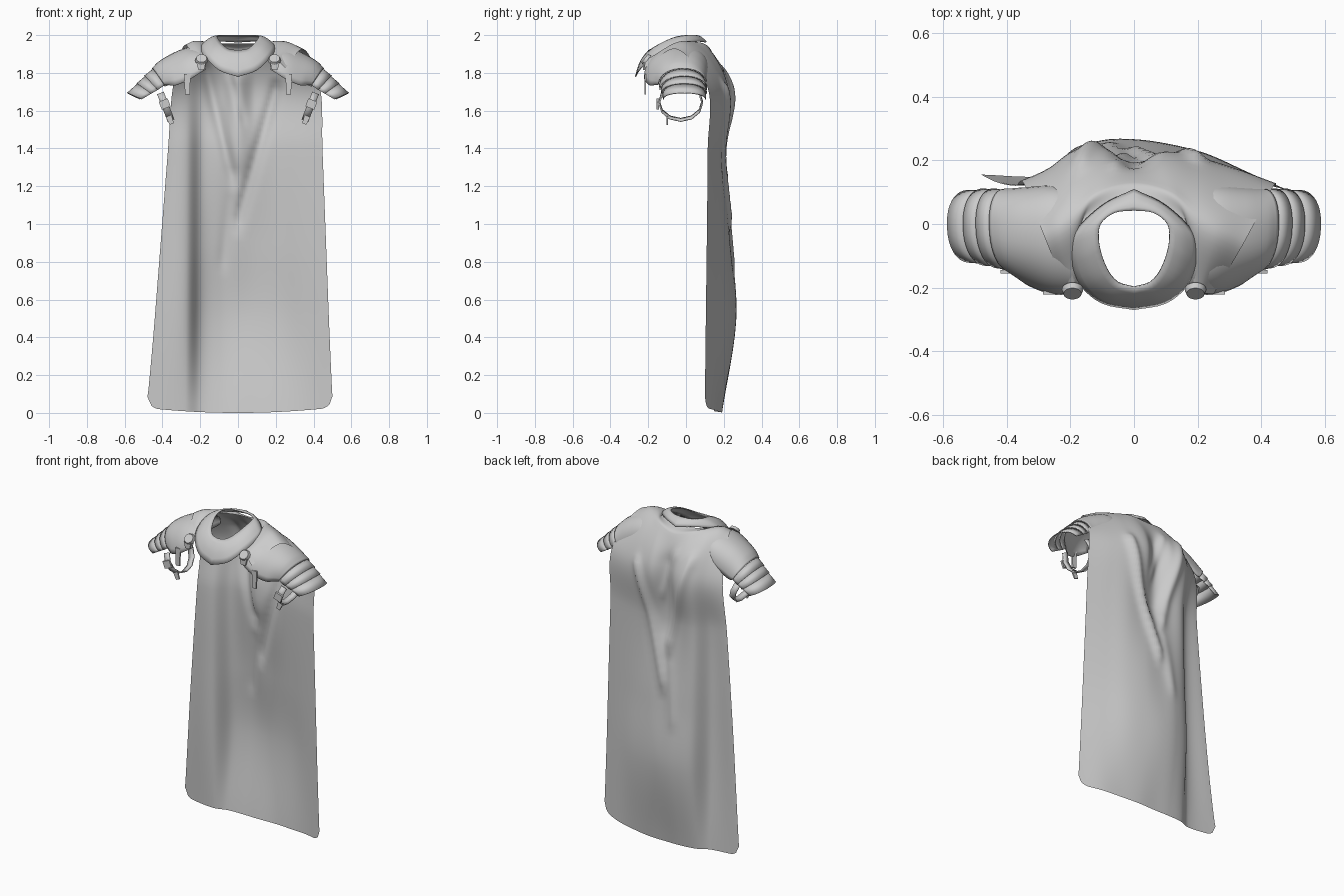
import bpy, bmesh, math
from mathutils import Vector, Matrix

if "Cube" in bpy.data.objects:
    bpy.data.objects.remove(bpy.data.objects["Cube"])


def spline(pts, n):
    """n samples per span of a chord-length cubic through pts"""
    p = [Vector(q) for q in pts]
    t = [0.0]
    for a, b in zip(p, p[1:]):
        t.append(t[-1] + max((b - a).length, 1e-4))
    last = len(p) - 1

    def tangent(i):
        a, b = max(i - 1, 0), min(i + 1, last)
        return (p[b] - p[a]) / (t[b] - t[a])
    out = []
    for i in range(last):
        h, m0, m1 = t[i + 1] - t[i], tangent(i), tangent(i + 1)
        for k in range(n):
            s = k / n
            out.append(p[i] * (2*s**3 - 3*s*s + 1) + m0 * h * (s**3 - 2*s*s + s)
                       + p[i + 1] * (3*s*s - 2*s**3) + m1 * h * (s**3 - s*s))
    return out + [p[-1]]


def finish(name, bm, mirror=False, thick=0, angle=40):
    me = bpy.data.meshes.new(name)
    bm.to_mesh(me)
    bm.free()
    ob = bpy.data.objects.new(name, me)
    bpy.context.collection.objects.link(ob)
    if thick:
        m = ob.modifiers.new("thickness", 'SOLIDIFY')
        m.thickness, m.offset = thick, -1
    if mirror:
        ob.modifiers.new("mirror", 'MIRROR').use_mirror_merge = False
    bpy.ops.object.select_all(action='DESELECT')
    ob.select_set(True)
    bpy.context.view_layer.objects.active = ob
    bpy.ops.object.shade_smooth_by_angle(angle=math.radians(angle))
    return ob


def sheet(name, rows, closed=False, outward=(0, 0, 1), **kw):
    """quad grid through rows of points, facing mostly 'outward'"""
    bm = bmesh.new()
    vs = [[bm.verts.new(p) for p in r] for r in rows]
    n = len(rows[0])
    for a, b in zip(vs, vs[1:]):
        for i in range(n if closed else n - 1):
            j = (i + 1) % n
            bm.faces.new((a[i], a[j], b[j], b[i]))
    bm.normal_update()
    if sum((f.normal.dot(Vector(outward)) * f.calc_area() for f in bm.faces)) < 0:
        bmesh.ops.reverse_faces(bm, faces=bm.faces[:])
    return finish(name, bm, **kw)


# --- cape: columns run from the shoulder discs / collar over the back to the hem
tops = [
    [(-.21, -.215, 1.84), (-.285, -.03, 1.945), (-.345, .125, 1.72)],
    [(-.20, -.215, 1.86), (-.24, 0, 1.965), (-.265, .17, 1.72)],
    [(-.19, -.205, 1.875), (-.195, .03, 1.965), (-.19, .22, 1.73)],
    [(-.165, 0, 1.95), (-.12, .10, 1.95), (-.09, .235, 1.72)],
    [(0, .07, 1.955), (0, .13, 1.925), (0, .20, 1.72)],
    [(.165, 0, 1.95), (.12, .10, 1.95), (.09, .225, 1.72)],
    [(.19, -.205, 1.875), (.20, .03, 1.965), (.20, .20, 1.73)],
    [(.21, -.215, 1.865), (.27, -.01, 1.96), (.31, .165, 1.72)],
    [(.25, -.22, 1.825), (.35, -.05, 1.925), (.435, .115, 1.72)]]
# hem x, then y at z = 1.4, 0.9, 0.5 and the hem
falls = [(-.48, .12, .125, .135, .155), (-.28, .135, .13, .135, .15),
         (-.20, .20, .215, .23, .18), (-.10, .20, .24, .262, .19),
         (0, .19, .235, .265, .19), (.12, .19, .23, .25, .19),
         (.24, .185, .205, .22, .175), (.37, .155, .16, .165, .15),
         (.50, .115, .11, .105, .10)]
columns = []
for top, (hx, *ys) in zip(tops, falls):
    x0, _, z0 = top[-1]
    d = min(hx + .48, .50 - hx)
    low = [(x0 + (hx - x0) * (z0 - z) / z0, y, z) for z, y in zip((1.4, .9, .5, 0), ys)]
    columns.append(spline(top + low, 10))
rows = [spline(r, 9) for r in zip(*columns)]

# folds: ridges (+) and valleys (-) as x,z start, x,z end, amplitude, width
folds = [(-.17, 1.82, -.03, 1.25, .022, .03), (.20, 1.72, 0, 1.02, .024, .03),
         (-.01, 1.75, .0, 1.35, -.02, .06), (-.04, 1.15, -.08, .8, .008, .03),
         (-.06, 1.84, .03, 1.55, .010, .02)]
for r in rows:
    for p in r:
        if p.y > .1:
            dy = 0
            for ax, az, bx, bz, amp, w in folds:
                a, ab = Vector((ax, az)), Vector((bx - ax, bz - az))
                q = Vector((p.x, p.z)) - a
                s = min(max(q.dot(ab) / ab.length_squared, 0), 1)
                dist = (q - ab * s).length
                dy += amp * math.exp(-(dist / w) ** 2) * min(1, (p.y - .1) / .06)
            p.y = min(p.y + dy, .27)
        # lifted hem with rounded corners
        d = min(max(min(p.x + .48, .50 - p.x), 0), .06)
        lift = .028 * (p.x / .5) ** 2 + .06 - math.sqrt(.0036 - (.06 - d) ** 2)
        if p.z < .5:
            p.z += lift * (1 - p.z / .5)
sheet("cape", rows, outward=(0, 1, .2), angle=60)

# --- collar: lofted between the neck opening and the pointed outer rim
outer = [(0, -.27, 1.78), (.10, -.25, 1.815), (.17, -.19, 1.88), (.20, -.10, 1.925),
         (.19, -.03, 1.95), (.10, .06, 1.968), (0, .11, 1.965)]
inner = [(0, -.20, 1.92), (.05, -.185, 1.928), (.085, -.14, 1.955), (.11, -.06, 1.99),
         (.105, 0, 2.0), (.06, .035, 2.0), (0, .042, 2.0)]


def ring(half):
    h = spline(half, 4)
    return h + [Vector((-p.x, p.y, p.z)) for p in h[-2:0:-1]]


ro, ri = ring(outer), ring(inner)
loops = []
for k in range(6):
    s = k / 5
    loops.append([o.lerp(i, s) + Vector((0, -.008 if o.y < -.1 else 0, .012))
                  * math.sin(math.pi * s) for o, i in zip(ro, ri)])
sheet("collar", loops, closed=True, thick=.006)


# --- shoulder armour: arches given by front, top and back points
def arch(front, top, back, power=.9, scale=1.0, n=20):
    f, t, b = Vector(front), Vector(top), Vector(back)
    c = (f + b) / 2
    out = []
    for i in range(n + 1):
        a = math.pi * i / n
        co, si = math.cos(a), max(math.sin(a), 0)
        u = math.copysign(abs(co) ** power, co)
        out.append(c + ((f - c) * u + (t - c) * si ** power) * scale)
    return out


main = [((.17, -.215, 1.82), (.18, -.05, 1.93), (.19, .10, 1.85)),
        ((.25, -.222, 1.77), (.26, -.04, 1.935), (.25, .12, 1.80)),
        ((.33, -.195, 1.735), (.35, -.03, 1.902), (.34, .115, 1.75)),
        ((.37, -.165, 1.735), (.42, -.02, 1.86), (.38, .112, 1.73)),
        ((.39, -.15, 1.735), (.455, -.01, 1.825), (.40, .11, 1.73))]
stations = [arch(*s) for s in main]
rows = [list(r) for r in zip(*[spline(c, 4) for c in zip(*stations)])]
sheet("shoulder_plate", rows, mirror=True, outward=(.3, 0, 1), thick=.006)

hems = [main[-1],
        ((.425, -.14, 1.71), (.497, -.01, 1.785), (.435, .112, 1.71)),
        ((.46, -.132, 1.69), (.537, -.01, 1.745), (.47, .112, 1.69)),
        ((.51, -.122, 1.66), (.587, -.01, 1.695), (.52, .107, 1.66))]
for k in range(3):
    sheet("arm_lame_%d" % (k + 1), [arch(*hems[k], scale=.95), arch(*hems[k + 1])],
          mirror=True, outward=(.6, 0, 1), thick=.005)

# --- arm strap loop hanging inside the lames
axis, down = Vector((.93, 0, -.36)), Vector((-.36, 0, -.93))
loop = []
for i in range(9):
    a = math.radians(-30 + 240 * i / 8)
    loop.append(Vector((.392, -.028, 1.645)) + Vector((0, -.118 * math.cos(a), 0))
                + down * .105 * math.sin(a))
sheet("arm_strap", [[p - axis * .019 for p in loop], [p + axis * .019 for p in loop]],
      mirror=True, outward=down, thick=.008, angle=20)


def box(name, center, size, rot=None, taper=1.0):
    bm = bmesh.new()
    bmesh.ops.create_cube(bm, size=1)
    for v in bm.verts:
        if v.co.z < 0:
            v.co.x *= taper
        v.co = Vector([c * s for c, s in zip(v.co, size)])
    bm.transform(Matrix.Translation(center) @ (rot or Matrix()))
    return finish(name, bm, mirror=True)


tilt = Matrix.Rotation(math.radians(21), 4, 'Y')
box("arm_buckle", (.388, -.15, 1.635), (.05, .012, .045), tilt)
box("arm_strap_tail", (.36, -.098, 1.553), (.034, .008, .05), tilt, .7)

# --- front straps and the round cape fasteners
box("front_strap_tail", (.268, -.216, 1.74), (.034, .01, .11), taper=.75)
box("fastener_tab", (.195, -.222, 1.835), (.05, .012, .04), taper=.6)
bm = bmesh.new()
bmesh.ops.create_cone(bm, cap_ends=True, segments=16, radius1=.034, radius2=.028, depth=.018)
bm.transform(Matrix.Translation((.193, -.212, 1.872)) @ Matrix.Rotation(math.radians(50), 4, 'X'))
finish("cape_fastener", bm, mirror=True)
